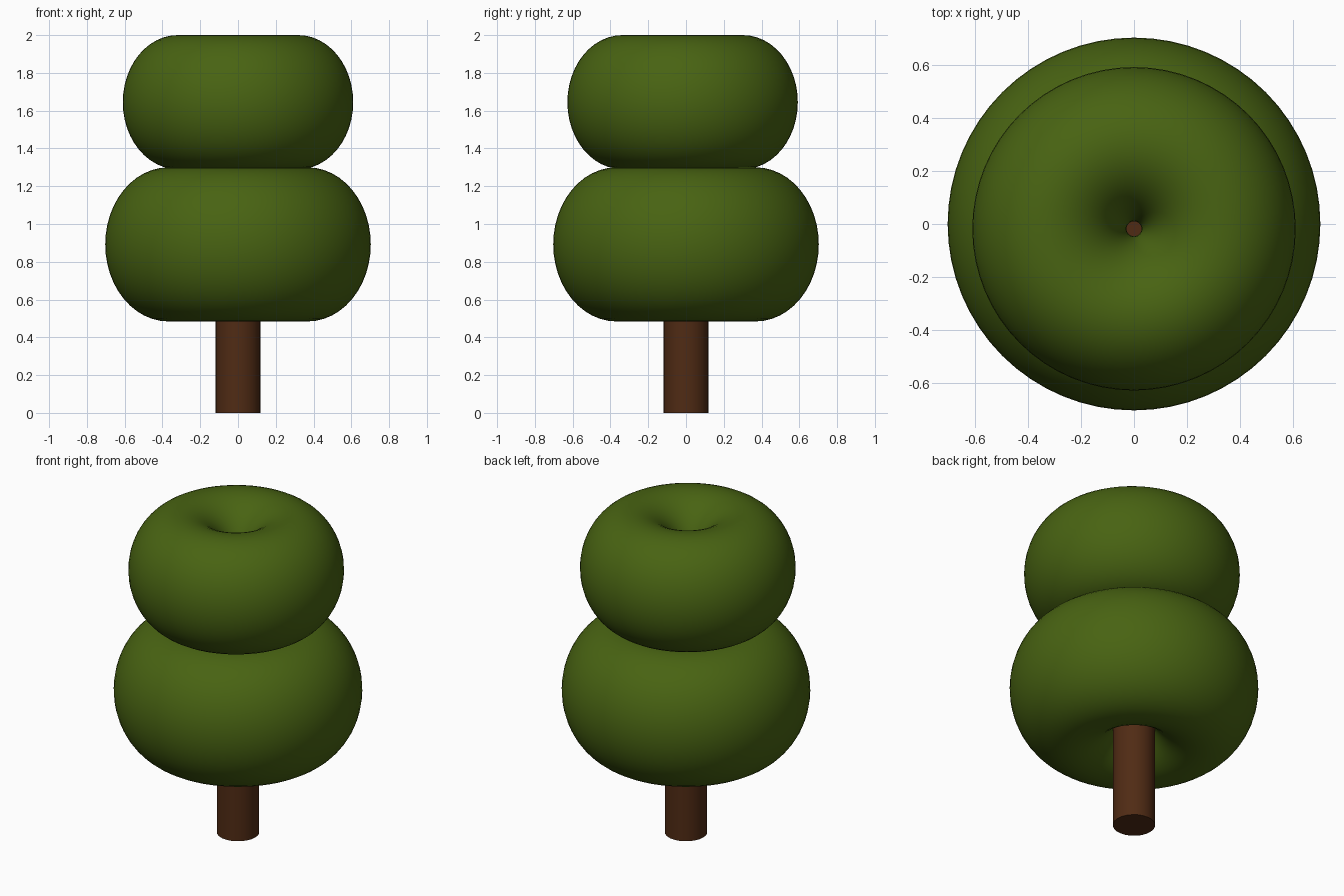
import bpy
import math

if "Cube" in bpy.data.objects:
    bpy.data.objects.remove(bpy.data.objects["Cube"])


def material(name, rgb):
    m = bpy.data.materials.new(name)
    m.diffuse_color = (*rgb, 1.0)
    m.use_nodes = True
    m.node_tree.nodes["Principled BSDF"].inputs["Base Color"].default_value = m.diffuse_color
    return m


leaf = material("leaf_green", (0.065, 0.125, 0.006))
bark = material("bark_brown", (0.08, 0.024, 0.007))


def foliage(name, y, z, outer, hole, half_height):
    """Fat ring with a nearly closed hole, stretched vertically."""
    major, minor = (outer + hole) / 2, (outer - hole) / 2
    bpy.ops.mesh.primitive_torus_add(
        major_radius=major, minor_radius=minor,
        major_segments=64, minor_segments=48, location=(0, y, z))
    ob = bpy.context.object
    ob.name = name
    ob.scale.z = half_height / minor
    bpy.ops.object.transform_apply(location=False, rotation=False, scale=True)
    bpy.ops.object.shade_smooth()
    ob.data.materials.append(leaf)


# Two stacked foliage rings, the upper one slightly forward
foliage("lower_foliage", 0.0, 0.892, 0.703, 0.033, 0.408)
foliage("upper_foliage", -0.018, 1.645, 0.61, 0.028, 0.355)

# Trunk, running up inside the foliage
trunk_top = 1.3
bpy.ops.mesh.primitive_cylinder_add(
    vertices=24, radius=0.12, depth=trunk_top, location=(0, 0, trunk_top / 2))
trunk = bpy.context.object
trunk.name = "trunk"
trunk.data.materials.append(bark)
bpy.ops.object.shade_smooth_by_angle(angle=math.radians(40))
